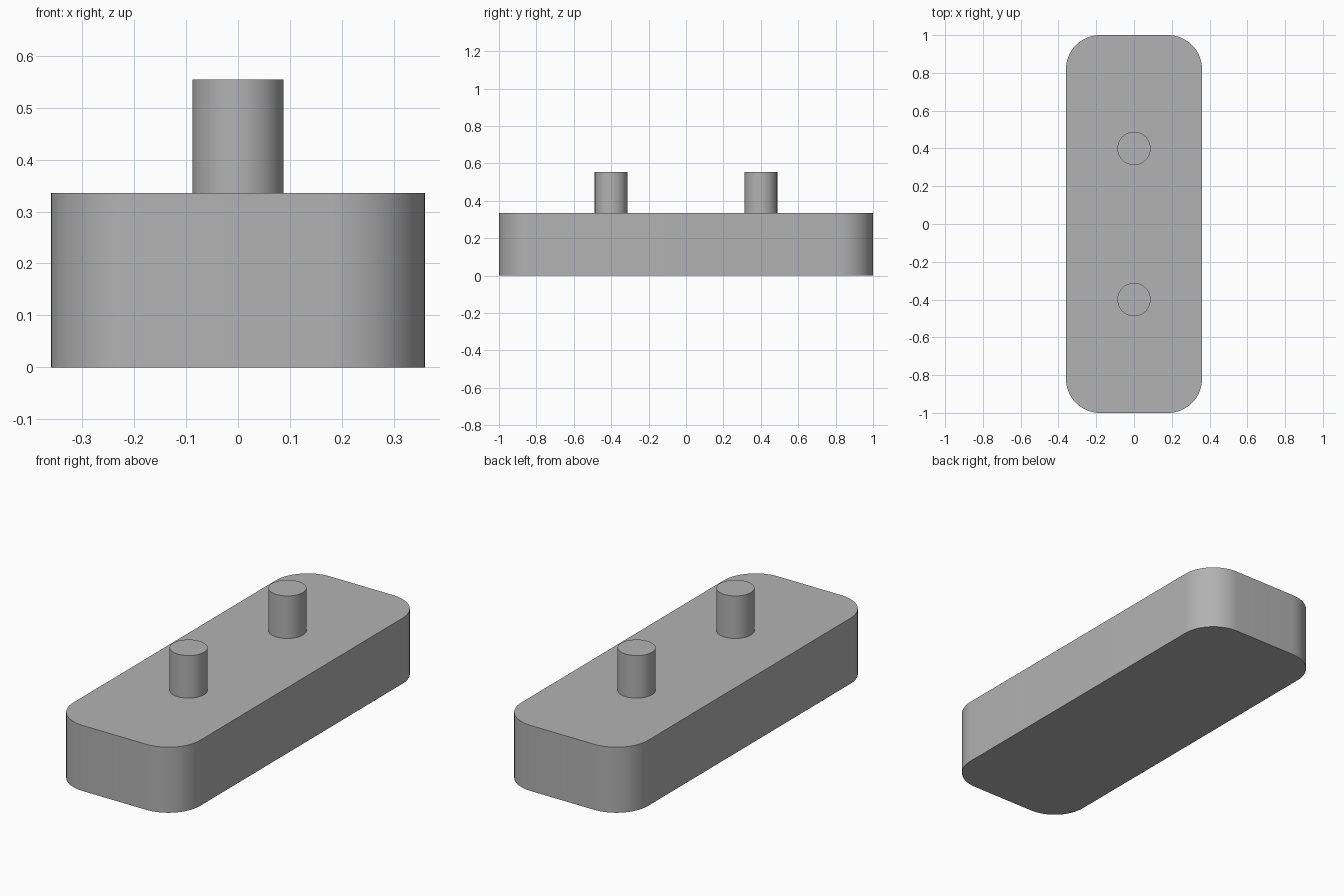
import bpy, bmesh, math

if "Cube" in bpy.data.objects:
    bpy.data.objects.remove(bpy.data.objects["Cube"])

HALF_X, HALF_Y, RADIUS = 0.36, 1.0, 0.18
BASE_TOP, PIN_TOP = 0.336, 0.554
PIN_RADIUS, PIN_Y = 0.088, 0.4

grey = bpy.data.materials.new("plain grey")
grey.diffuse_color = (0.45, 0.45, 0.45, 1)
grey.use_nodes = True
grey.node_tree.nodes["Principled BSDF"].inputs["Base Color"].default_value = grey.diffuse_color


def extrude_outline(name, outline, z0, z1):
    """Closed solid made from a flat outline raised from z0 to z1."""
    bm = bmesh.new()
    face = bm.faces.new([bm.verts.new((x, y, z0)) for x, y in outline])
    top = bmesh.ops.extrude_face_region(bm, geom=[face])["geom"]
    verts = [v for v in top if isinstance(v, bmesh.types.BMVert)]
    bmesh.ops.translate(bm, verts=verts, vec=(0, 0, z1 - z0))
    bmesh.ops.recalc_face_normals(bm, faces=bm.faces)
    mesh = bpy.data.meshes.new(name)
    bm.to_mesh(mesh)
    bm.free()
    mesh.materials.append(grey)
    obj = bpy.data.objects.new(name, mesh)
    bpy.context.collection.objects.link(obj)
    bpy.ops.object.select_all(action='DESELECT')
    obj.select_set(True)
    bpy.context.view_layer.objects.active = obj
    bpy.ops.object.shade_smooth_by_angle(angle=math.radians(30))
    return obj


def arc(cx, cy, r, start, sweep, steps):
    return [(cx + r * math.cos(start + sweep * i / steps),
             cy + r * math.sin(start + sweep * i / steps)) for i in range(steps + 1)]


# Base block with rounded vertical corners
outline = []
for i, (sx, sy) in enumerate([(1, 1), (-1, 1), (-1, -1), (1, -1)]):
    outline += arc(sx * (HALF_X - RADIUS), sy * (HALF_Y - RADIUS), RADIUS,
                   i * math.pi / 2, math.pi / 2, 16)
extrude_outline("base_block", outline, 0, BASE_TOP)

# Two round pins standing on the base
for name, y in (("front_pin", -PIN_Y), ("back_pin", PIN_Y)):
    circle = arc(0, y, PIN_RADIUS, 0, 2 * math.pi, 64)[:-1]
    extrude_outline(name, circle, BASE_TOP, PIN_TOP)
